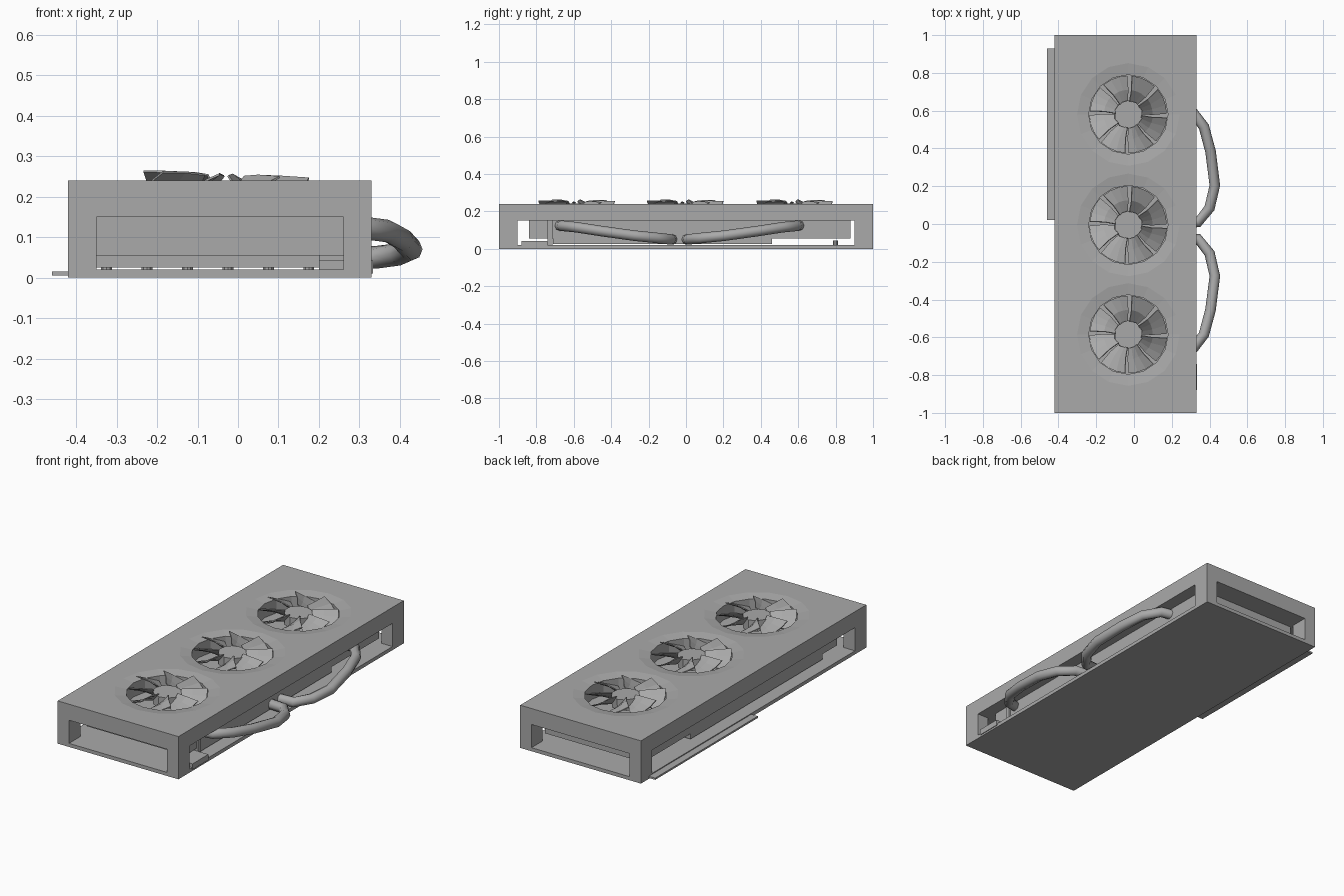
import bpy, bmesh, math
from mathutils import Matrix, Vector

cube = bpy.data.objects.get("Cube")
if cube:
    bpy.data.objects.remove(cube, do_unlink=True)

grey = bpy.data.materials.new("plain_grey")
grey.use_nodes = True
COLOUR = (0.4, 0.4, 0.4, 1)
grey.diffuse_color = COLOUR
grey.node_tree.nodes["Principled BSDF"].inputs["Base Color"].default_value = COLOUR


def finish(name, bm):
    bmesh.ops.recalc_face_normals(bm, faces=bm.faces)
    mesh = bpy.data.meshes.new(name)
    bm.to_mesh(mesh)
    bm.free()
    mesh.materials.append(grey)
    obj = bpy.data.objects.new(name, mesh)
    bpy.context.collection.objects.link(obj)
    return obj


def box(name, x, y, z):
    bm = bmesh.new()
    size = (x[1] - x[0], y[1] - y[0], z[1] - z[0])
    mid = ((x[0] + x[1]) / 2, (y[0] + y[1]) / 2, (z[0] + z[1]) / 2)
    bmesh.ops.create_cube(bm, size=1, matrix=Matrix.Translation(mid) @ Matrix.Diagonal((*size, 1)))
    return finish(name, bm)


def cone(bm, x, y, z0, z1, r0, r1, sides):
    bmesh.ops.create_cone(bm, cap_ends=True, segments=sides, radius1=r0, radius2=r1, depth=z1 - z0,
                          matrix=Matrix.Translation((x, y, (z0 + z1) / 2)))


def cut(target, cutter):
    cutter.hide_render = True
    cutter.hide_viewport = True
    mod = target.modifiers.new(cutter.name, "BOOLEAN")
    mod.operation = "DIFFERENCE"
    mod.solver = "EXACT"
    mod.object = cutter
    bpy.context.view_layer.update()
    graph = bpy.context.evaluated_depsgraph_get()
    mesh = bpy.data.meshes.new_from_object(target.evaluated_get(graph))
    target.modifiers.clear()
    target.data = mesh
    bpy.data.objects.remove(cutter, do_unlink=True)


# Shroud: solid cover with an opening in each side and three fan wells
FAN_X, FANS = -0.03, {"front": -0.585, "middle": -0.005, "rear": 0.58}
shroud = box("shroud", (-0.42, 0.33), (-1, 1), (0.02, 0.24))
cut(shroud, box("long_tunnel", (-0.35, 0.26), (-1.1, 1.1), (-0.1, 0.15)))
cut(shroud, box("cross_tunnel", (-0.6, 0.6), (-0.9, 0.9), (-0.1, 0.15)))
for place, y in FANS.items():
    bm = bmesh.new()
    cone(bm, FAN_X, y, 0.1, 0.3, 0.21, 0.21, 16)
    cut(shroud, finish("well_cutter", bm))
    bm = bmesh.new()
    cone(bm, FAN_X, y, 0.23, 0.242, 0.205, 0.285, 16)
    cut(shroud, finish("dish_cutter", bm))

# Circuit board, edge connector and parts under the shroud
box("circuit_board", (-0.42, 0.33), (-1, 1), (0, 0.02))
box("edge_connector", (-0.46, -0.41), (0.02, 0.93), (0.005, 0.015))
box("heat_sink", (-0.35, 0.26), (-0.84, 0.88), (0.055, 0.152))
box("heat_sink_base", (-0.35, 0.26), (-0.71, 0.46), (0.025, 0.1))
box("power_socket", (0.2, 0.334), (-0.88, -0.74), (0.01, 0.042))
box("socket_post", (0.2, 0.27), (-0.74, -0.715), (0.02, 0.15))
bm = bmesh.new()
for i in range(6):
    cone(bm, -0.325 + 0.1 * i, 0.8, 0.02, 0.045, 0.014, 0.014, 10)
finish("capacitors", bm)


# Fans: low hub with pitched, swept blades, leaning slightly to one side
def fan(name, y):
    bm = bmesh.new()
    cone(bm, 0, 0, -0.06, 0, 0.075, 0.075, 10)
    blades = 8
    for b in range(blades):
        start = math.tau * b / blades + math.pi / 2 + 0.06
        rows = []
        for r, sweep, rise in ((0.07, 0, 0.012), (0.13, -0.06, 0.016), (0.205, -0.03, 0.014)):
            row = []
            for k in range(4):
                t = k / 3
                a = start + sweep + t * 0.68
                z = -0.045 + t * (0.045 + rise) - 0.012 * t * (1 - t)
                row.append(bm.verts.new((r * math.cos(a), r * math.sin(a), z)))
            rows.append(row)
        faces = [bm.faces.new((p[k], p[k + 1], q[k + 1], q[k]))
                 for p, q in zip(rows, rows[1:]) for k in range(3)]
        bmesh.ops.recalc_face_normals(bm, faces=faces)
        bmesh.ops.solidify(bm, geom=faces, thickness=0.005)
    lean = Matrix.Rotation(math.radians(2.5), 4, "Y")
    bm.transform(Matrix.Translation((FAN_X, y, 0.238)) @ lean)
    return finish(name, bm)


for place, y in FANS.items():
    fan(place + "_fan", y)


# Heat pipes: mirrored tubes bulging out of the open side
def heat_pipe(name, side):
    path = ((0.2, -0.03, 0.05), (0.33, 0.055, 0.05), (0.4, 0.12, 0.058), (0.428, 0.24, 0.07),
            (0.405, 0.42, 0.095), (0.37, 0.55, 0.115), (0.31, 0.63, 0.123), (0.2, 0.65, 0.125))
    path = ((0.2, 0.035, 0.05), (0.34, 0.045, 0.05),) + path[2:]
    points = [Vector((x, -0.035 + side * y, z)) for x, y, z in path]
    bm = bmesh.new()
    rings = []
    for i, p in enumerate(points):
        along = (points[min(i + 1, len(points) - 1)] - points[max(i - 1, 0)]).normalized()
        across = along.cross(Vector((0, 0, 1))).normalized()
        up = across.cross(along)
        rings.append([bm.verts.new(p + 0.028 * (across * math.cos(a) + up * math.sin(a)))
                      for a in (math.tau * k / 8 for k in range(8))])
    for p, q in zip(rings, rings[1:]):
        for k in range(8):
            bm.faces.new((p[k], p[k - 1], q[k - 1], q[k]))
    bm.faces.new(rings[0])
    bm.faces.new(rings[-1])
    obj = finish(name, bm)
    for other in bpy.context.selected_objects:
        other.select_set(False)
    bpy.context.view_layer.objects.active = obj
    obj.select_set(True)
    bpy.ops.object.shade_smooth_by_angle(angle=math.radians(50))


heat_pipe("rear_heat_pipe", 1)
heat_pipe("front_heat_pipe", -1)
